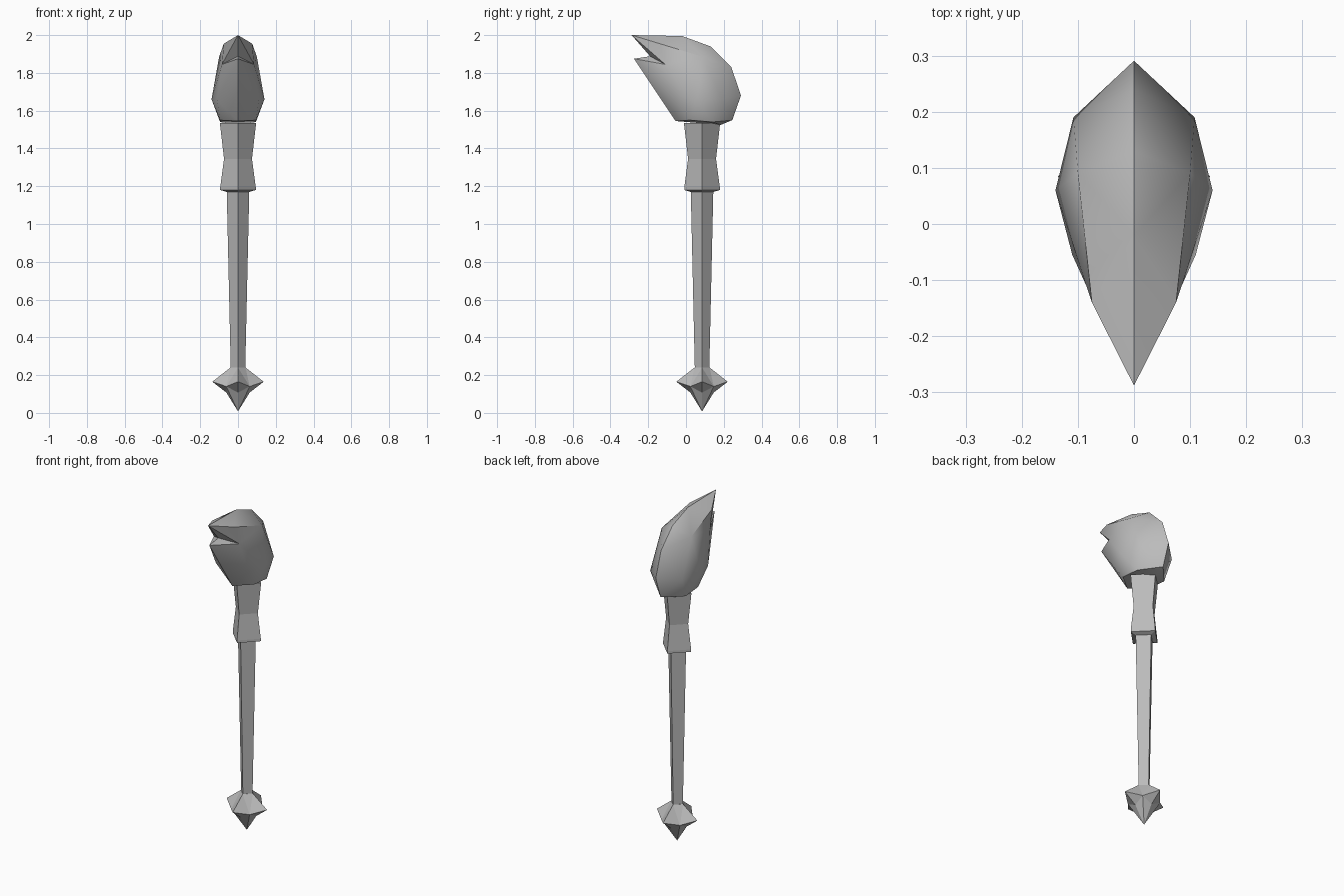
import bpy, bmesh, math

if "Cube" in bpy.data.objects:
    bpy.data.objects.remove(bpy.data.objects["Cube"])

CY = 0.085  # shaft axis offset in y
grey = bpy.data.materials.new("stone grey")
grey.diffuse_color = (0.5, 0.5, 0.5, 1)
grey.use_nodes = True
grey.node_tree.nodes["Principled BSDF"].inputs["Base Color"].default_value = grey.diffuse_color


def add_mesh(name, verts, faces, mirror=False, angle=None):
    mesh = bpy.data.meshes.new(name)
    mesh.from_pydata(verts, [], faces)
    mesh.materials.append(grey)
    ob = bpy.data.objects.new(name, mesh)
    bpy.context.collection.objects.link(ob)
    bm = bmesh.new()
    bm.from_mesh(mesh)
    if mirror:
        bmesh.ops.mirror(bm, geom=bm.verts[:] + bm.edges[:] + bm.faces[:],
                         axis='X', merge_dist=0.0005)
    bmesh.ops.recalc_face_normals(bm, faces=bm.faces)
    bm.to_mesh(mesh)
    bm.free()
    if angle:
        bpy.context.view_layer.objects.active = ob
        ob.select_set(True)
        bpy.ops.object.shade_smooth_by_angle(angle=math.radians(angle))
        ob.select_set(False)
    return ob


def diamond_column(name, rings):
    """Four-sided column with corners on the axes; rings are (radius, z)."""
    verts, faces = [], []
    for r, z in rings:
        verts += [(r, CY, z), (0, CY + r, z), (-r, CY, z), (0, CY - r, z)]
    for k in range(len(rings) - 1):
        for i in range(4):
            j = (i + 1) % 4
            faces.append((4*k + i, 4*k + j, 4*k + 4 + j, 4*k + 4 + i))
    n = len(verts)
    faces += [(3, 2, 1, 0), (n - 4, n - 3, n - 2, n - 1)]
    return add_mesh(name, verts, faces)


diamond_column("shaft", [(0.038, 0.22), (0.06, 1.19)])
diamond_column("collar", [(0.06, 1.17), (0.094, 1.18), (0.094, 1.195),
                          (0.074, 1.345), (0.096, 1.535)])

# Pommel: four spikes with dipped edges between, concave point below
verts = [(0, CY, 0.008), (0, CY, 0.24)]
for i in range(4):
    c, s = round(math.cos(i * math.pi / 2)), round(math.sin(i * math.pi / 2))
    for r, z in [(0.04, 0.24), (0.136, 0.165), (0.062, 0.108)]:
        verts.append((r * c, CY + r * s, z))
    verts.append((0.062 * (c - s), CY + 0.062 * (s + c), 0.14))
faces = []
for i in range(4):
    t, p, q, m = (2 + 4*i + k for k in range(4))
    t2, p2, q2 = (2 + 4*((i + 1) % 4) + k for k in range(3))
    faces += [(1, t, t2), (t, p, m), (t, m, t2), (t2, m, p2),
              (p, q, m), (m, q2, p2), (q, 0, m), (m, 0, q2)]
add_mesh("pommel", verts, faces)

# Head: half of a beaked, faceted lump, mirrored across x
P = {
    # centre ridge from upper beak round the back
    "r0": (0, -0.288, 2.0), "r1": (0, -0.02, 1.995), "r2": (0, 0.13, 1.94),
    "r3": (0, 0.24, 1.83), "r4": (0, 0.291, 1.68), "r5": (0, 0.245, 1.55),
    "r6": (0, 0.185, 1.525),
    # front underside, lower beak, mouth
    "b": (0, -0.055, 1.545), "l": (0, -0.275, 1.875), "n": (0, -0.19, 1.888),
    "c": (0.085, -0.11, 1.845),
    # crest edge
    "e1": (0.075, -0.14, 1.955), "e2": (0.1, 0.09, 1.885), "e3": (0.108, 0.19, 1.66),
    # cheeks and base
    "w": (0.14, 0.06, 1.66), "f": (0.11, -0.055, 1.655),
    "g": (0.095, 0.02, 1.55), "h": (0.095, 0.14, 1.54),
}
F = ("r0 r1 e1|r1 e2 e1|r1 r2 e2|r2 r3 e2|r3 e3 e2|r3 r4 e3|r4 r5 e3|r5 h e3|r5 r6 h|"
     "e2 e3 w|e3 h w|w h g|w g f|f g b|e1 e2 c|e2 w c|c w f|c f l|l f b|l c n|"
     "r0 e1 c|r0 c n|r6 b g|r6 g h")
names = list(P)
add_mesh("head", list(P.values()),
         [[names.index(v) for v in f.split()] for f in F.split("|")],
         mirror=True, angle=40)
